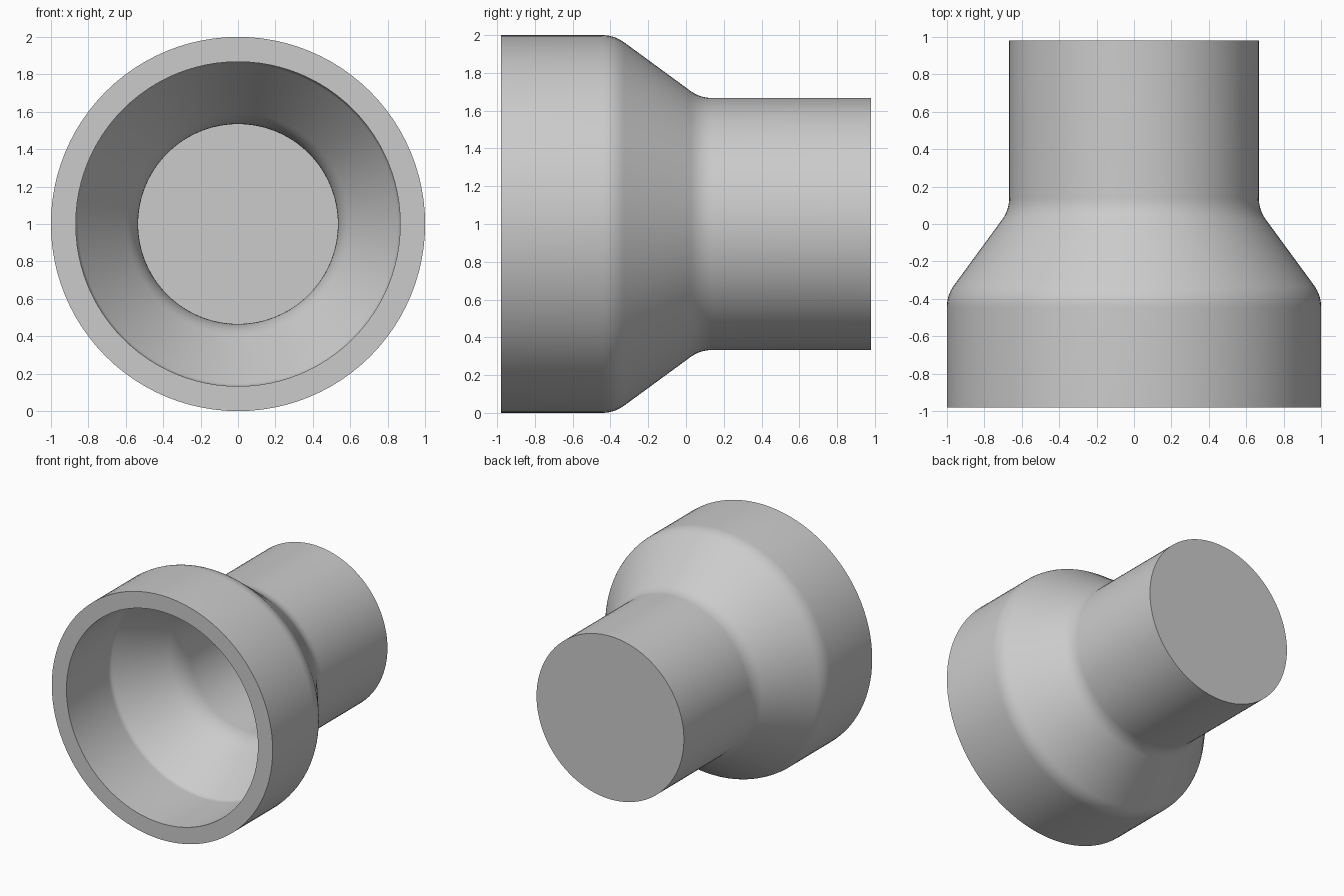
import bpy, bmesh, math
from mathutils import Vector

cube = bpy.data.objects.get("Cube")
if cube:
    bpy.data.objects.remove(cube, do_unlink=True)

SEGMENTS = 96
LENGTH = 1.96
WALL = 0.133
FRONT, BACK = -LENGTH / 2, LENGTH / 2

grey = bpy.data.materials.new("plain grey")
grey.use_nodes = True
grey.diffuse_color = (0.6, 0.6, 0.6, 1)
grey.node_tree.nodes["Principled BSDF"].inputs["Base Color"].default_value = (0.6, 0.6, 0.6, 1)


def rounded(before, corner, after, tangent, steps=8):
    """Replace a profile corner with a smooth bend."""
    c = Vector(corner)
    a = c + (Vector(before) - c).normalized() * tangent
    b = c + (Vector(after) - c).normalized() * tangent
    return [a * (1 - t) ** 2 + c * 2 * t * (1 - t) + b * t * t
            for t in (i / steps for i in range(steps + 1))]


# Profile points are (radius, distance along y)
outer = [(1.0, FRONT), (1.0, -0.38), (0.667, 0.075), (0.667, BACK)]
shift = WALL * math.tan(math.radians(18))
inner = [(r - WALL, y - shift) for r, y in outer]
inner[0] = (1.0 - WALL, FRONT)
inner[3] = (0.667 - WALL, BACK - WALL)


def wall_profile(path, wide_bend, narrow_bend):
    return ([Vector(path[0])] + rounded(*path[0:3], wide_bend)
            + rounded(*path[1:4], narrow_bend) + [Vector(path[3])])


# Closed section: back centre, outer wall, front rim, inner wall, bore floor
profile = ([Vector((0, BACK))] + wall_profile(outer, 0.065, 0.065)[::-1]
           + wall_profile(inner, 0.022, 0.10) + [Vector((0, BACK - WALL))])

# Revolve the section around the y axis
bm = bmesh.new()
verts = [bm.verts.new((p.x, p.y, 1.0)) for p in profile]
edges = [bm.edges.new(pair) for pair in zip(verts, verts[1:])]
bmesh.ops.spin(bm, geom=verts + edges, cent=(0, 0, 1), axis=(0, 1, 0),
               angle=math.tau, steps=SEGMENTS, use_merge=True)
bmesh.ops.remove_doubles(bm, verts=bm.verts, dist=0.0001)
bmesh.ops.recalc_face_normals(bm, faces=bm.faces)

mesh = bpy.data.meshes.new("pipe_reducer")
bm.to_mesh(mesh)
bm.free()
mesh.materials.append(grey)
reducer = bpy.data.objects.new("pipe_reducer", mesh)
bpy.context.collection.objects.link(reducer)

bpy.context.view_layer.objects.active = reducer
reducer.select_set(True)
bpy.ops.object.shade_smooth_by_angle(angle=math.radians(30))
